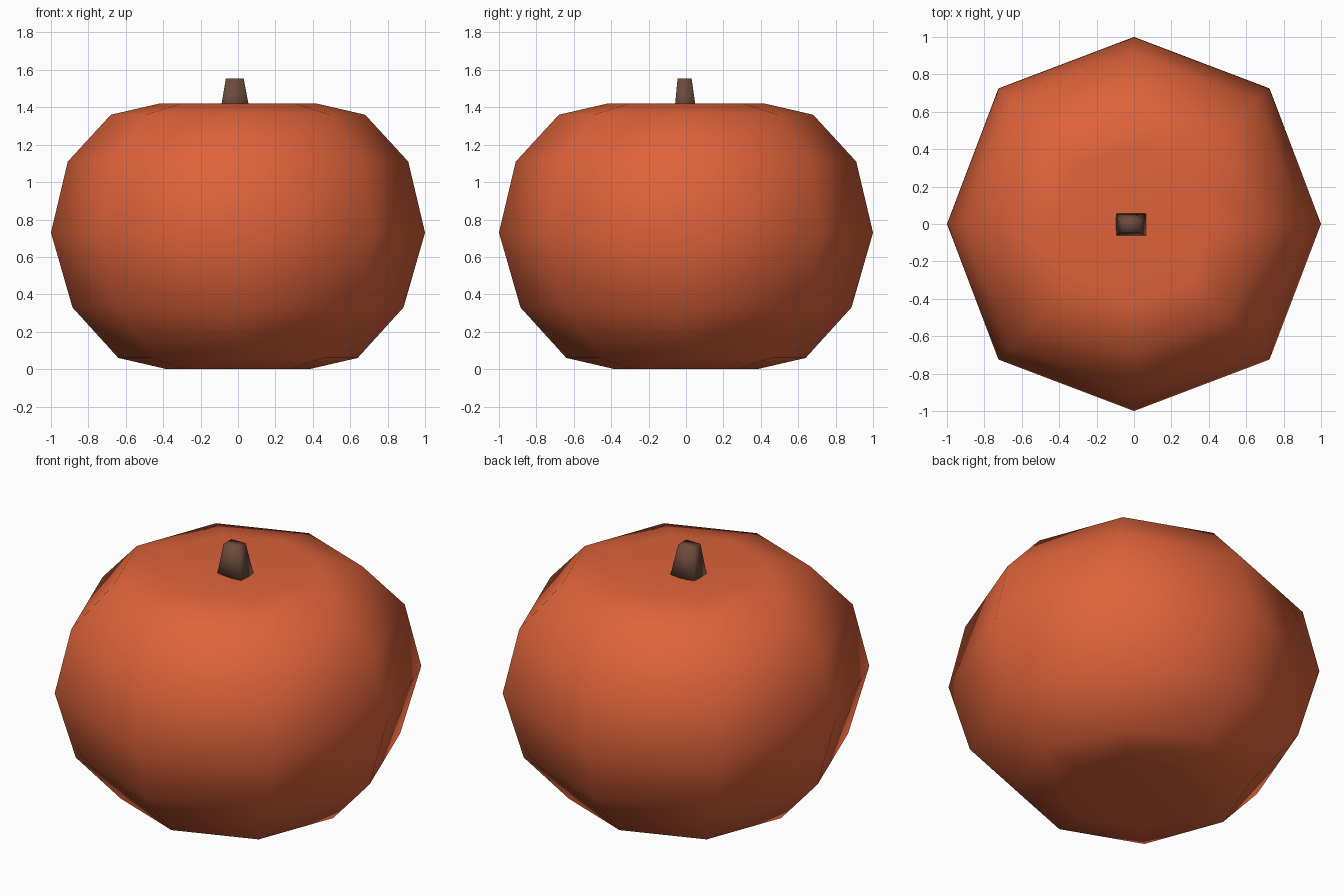
import bpy, bmesh, math

default = bpy.data.objects.get("Cube")
if default:
    bpy.data.objects.remove(default, do_unlink=True)


def make_material(name, rgb):
    mat = bpy.data.materials.new(name)
    mat.use_nodes = True
    color = (*rgb, 1.0)
    mat.diffuse_color = color
    mat.node_tree.nodes["Principled BSDF"].inputs["Base Color"].default_value = color
    return mat


def finish(bm, name, mat):
    bmesh.ops.recalc_face_normals(bm, faces=bm.faces)
    for face in bm.faces:
        face.smooth = True
    mesh = bpy.data.meshes.new(name)
    bm.to_mesh(mesh)
    bm.free()
    mesh.materials.append(mat)
    obj = bpy.data.objects.new(name, mesh)
    bpy.context.collection.objects.link(obj)
    return obj


def bridge(bm, lower, upper):
    n = len(lower)
    for i in range(n):
        j = (i + 1) % n
        bm.faces.new((lower[i], lower[j], upper[j], upper[i]))


orange = make_material("pumpkin orange", (0.73, 0.125, 0.043))
brown = make_material("stem brown", (0.15, 0.07, 0.045))

# Squat eight-sided body, dimpled at both poles
SIDES = 8
profile = [(0.38, 0.0), (0.64, 0.06), (0.885, 0.33), (1.0, 0.73),
           (0.91, 1.11), (0.68, 1.36), (0.42, 1.42)]
bm = bmesh.new()
rings = []
for radius, z in profile:
    ring = []
    for i in range(SIDES):
        angle = math.tau * i / SIDES
        r = radius * (1.025 if i % 2 else 1.0)
        ring.append(bm.verts.new((r * math.cos(angle), r * math.sin(angle), z)))
    rings.append(ring)
for lower, upper in zip(rings, rings[1:]):
    bridge(bm, lower, upper)
for ring, z in ((rings[0], 0.06), (rings[-1], 1.36)):
    pole = bm.verts.new((0, 0, z))
    for i in range(SIDES):
        bm.faces.new((ring[i], ring[(i + 1) % SIDES], pole))
finish(bm, "pumpkin_body", orange)

# Tapered four-sided stem, slightly off centre
bm = bmesh.new()
sections = []
for x0, x1, y0, y1, z in ((-0.1, 0.07, -0.065, 0.06, 1.345),
                          (-0.065, 0.03, -0.045, 0.03, 1.555)):
    sections.append([bm.verts.new((x, y, z))
                     for x, y in ((x0, y0), (x1, y0), (x1, y1), (x0, y1))])
bridge(bm, *sections)
for section in sections:
    bm.faces.new(section)
finish(bm, "stem", brown)
